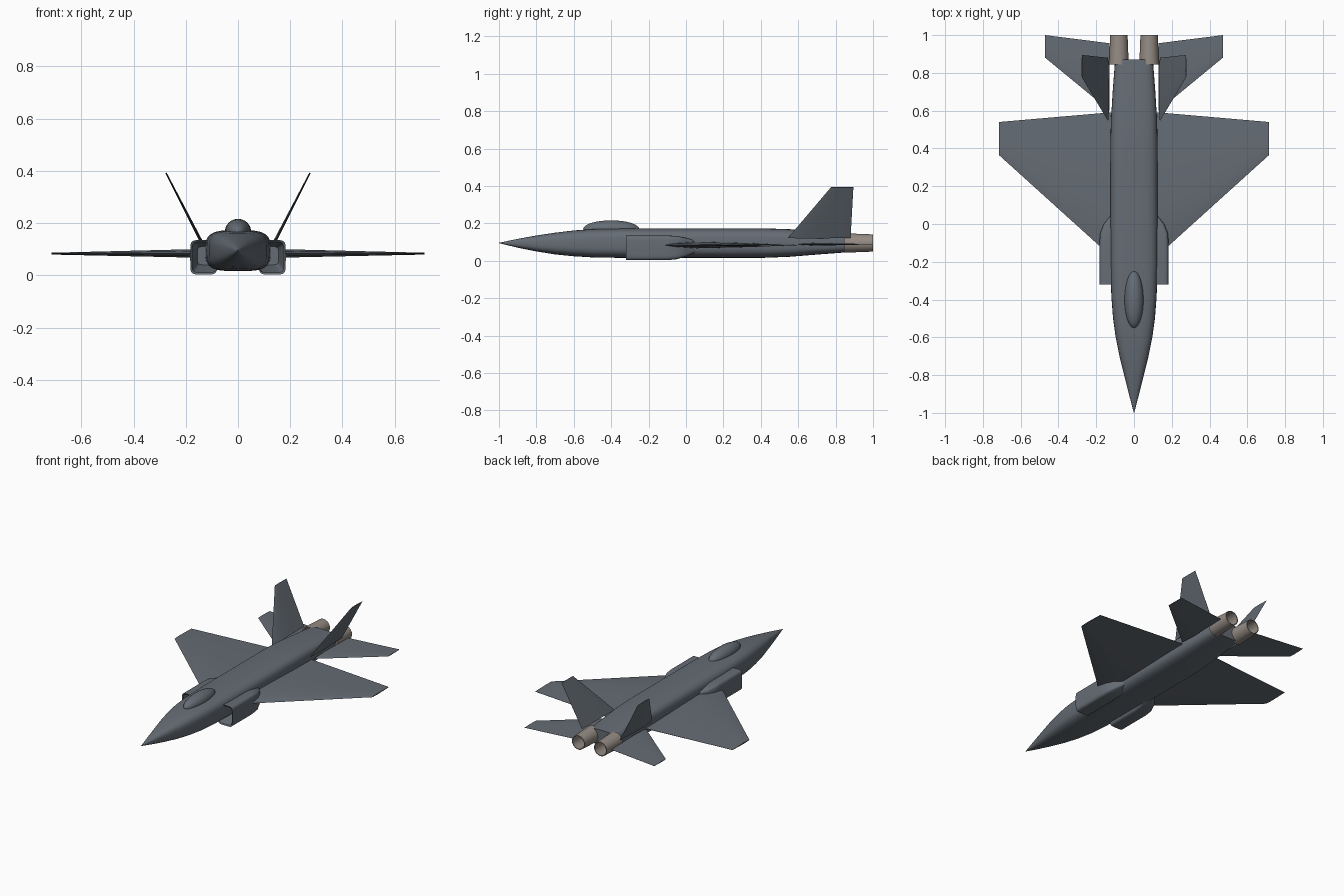
import bpy, bmesh, math
from mathutils import Vector

if "Cube" in bpy.data.objects:
    bpy.data.objects.remove(bpy.data.objects["Cube"], do_unlink=True)


def material(name, rgb):
    m = bpy.data.materials.new(name)
    m.use_nodes = True
    m.diffuse_color = (*rgb, 1)
    m.node_tree.nodes["Principled BSDF"].inputs["Base Color"].default_value = (*rgb, 1)
    return m


GREY = material("slate grey", (0.13, 0.15, 0.175))
METAL = material("warm metal", (0.30, 0.26, 0.23))


def ring(y, cx, cz, rx, rz, power, n=40):
    """Superellipse cross-section in the xz plane."""
    pts = []
    for i in range(n):
        a = 2 * math.pi * i / n
        c, s = math.cos(a), math.sin(a)
        pts.append(Vector((cx + rx * math.copysign(abs(c) ** (2 / power), c), y,
                           cz + rz * math.copysign(abs(s) ** (2 / power), s))))
    return pts


def loft(name, rings, mat, mirror=False, closed=False, angle=35):
    """Skin a row of rings; cap the ends, or join last ring to first."""
    bm = bmesh.new()
    rows = [[bm.verts.new(p) for p in r] for r in rings]
    pairs = list(zip(rows, rows[1:]))
    if closed:
        pairs.append((rows[-1], rows[0]))
    else:
        bm.faces.new(rows[0])
        bm.faces.new(rows[-1])
    n = len(rows[0])
    for a, b in pairs:
        for i in range(n):
            j = (i + 1) % n
            bm.faces.new((a[i], a[j], b[j], b[i]))
    bmesh.ops.recalc_face_normals(bm, faces=bm.faces)
    mesh = bpy.data.meshes.new(name)
    bm.to_mesh(mesh)
    bm.free()
    obj = bpy.data.objects.new(name, mesh)
    bpy.context.collection.objects.link(obj)
    mesh.materials.append(mat)
    bpy.ops.object.select_all(action="DESELECT")
    obj.select_set(True)
    bpy.context.view_layer.objects.active = obj
    bpy.ops.object.shade_smooth_by_angle(angle=math.radians(angle))
    if mirror:
        obj.modifiers.new("Mirror", "MIRROR")
    return obj


def blade(name, stations, normal):
    """Thin aerofoil surface; each station is (leading, trailing, thickness)."""
    shape = [(0, 0), (0.08, 0.55), (0.3, 1), (0.65, 0.65), (1, 0.06)]
    outline = shape + [(t, -h) for t, h in reversed(shape[1:])]
    normal = Vector(normal).normalized()
    rings = []
    for lead, trail, thick in stations:
        lead, trail = Vector(lead), Vector(trail)
        rings.append([lead.lerp(trail, t) + normal * (h * thick / 2) for t, h in outline])
    return loft(name, rings, GREY, mirror=True)


# Fuselage: y, half width, bottom, top, squareness
body = [(-1, 0.001, 0.094, 0.096, 2.5), (-0.9, 0.027, 0.07, 0.117, 2.6),
        (-0.8, 0.052, 0.05, 0.135, 2.8), (-0.7, 0.077, 0.034, 0.15, 3),
        (-0.6, 0.097, 0.024, 0.162, 3.2), (-0.5, 0.111, 0.018, 0.169, 3.4),
        (-0.38, 0.12, 0.016, 0.172, 3.5), (-0.2, 0.125, 0.016, 0.173, 3.5),
        (0.42, 0.125, 0.016, 0.173, 3.5), (0.55, 0.122, 0.021, 0.169, 3.5),
        (0.7, 0.113, 0.033, 0.158, 3.5), (0.87, 0.1, 0.046, 0.146, 3.5)]
loft("fuselage", [ring(y, 0, (b + t) / 2, w, (t - b) / 2, p) for y, w, b, t, p in body], GREY)

# Canopy bubble
canopy = []
for i in range(17):
    a = math.pi * (0.01 + 0.98 * i / 16)
    r = math.sin(a)
    canopy.append(ring(-0.4 - 0.15 * math.cos(a), 0, 0.169, 0.05 * r, 0.047 * r, 2, 24))
loft("canopy", canopy, GREY)

# Air intakes: hollow duct first, then the outer shell fading into the body
duct = [(-0.2, 0.07, 0.155, 0.04, 0.11), (-0.315, 0.083, 0.176, 0.01, 0.128),
        (-0.32, 0.08, 0.183, 0.003, 0.135), (-0.1, 0.08, 0.183, 0.003, 0.135),
        (-0.05, 0.078, 0.18, 0.008, 0.132), (0, 0.07, 0.16, 0.022, 0.122),
        (0.05, 0.06, 0.12, 0.045, 0.108), (0.12, 0.05, 0.1, 0.065, 0.095)]
loft("intake", [ring(y, (a + b) / 2, (c + d) / 2, (b - a) / 2, (d - c) / 2, 6)
                for y, a, b, c, d in duct], GREY, mirror=True)

# Wings, tailplanes and canted fins
blade("wing", [((0.09, -0.2, 0.084), (0.09, 0.594, 0.084), 0.036),
               ((0.715, 0.365, 0.083), (0.715, 0.54, 0.083), 0.007)], (0, 0, 1))
blade("tailplane", [((0.13, 0.6, 0.088), (0.13, 0.957, 0.088), 0.014),
                    ((0.47, 0.88, 0.088), (0.47, 1, 0.088), 0.005)], (0, 0, 1))
blade("tail_fin", [((0.137, 0.545, 0.122), (0.137, 0.88, 0.122), 0.012),
                   ((0.276, 0.775, 0.393), (0.276, 0.895, 0.393), 0.005)], (0.89, 0, -0.46))

# Engine nozzles: open tapered tubes
tube = [(0.845, 0.052), (1, 0.046), (1, 0.041), (0.845, 0.044)]
loft("nozzle", [ring(y, 0.08, 0.095, r, r, 2, 32) for y, r in tube], METAL,
     mirror=True, closed=True)
